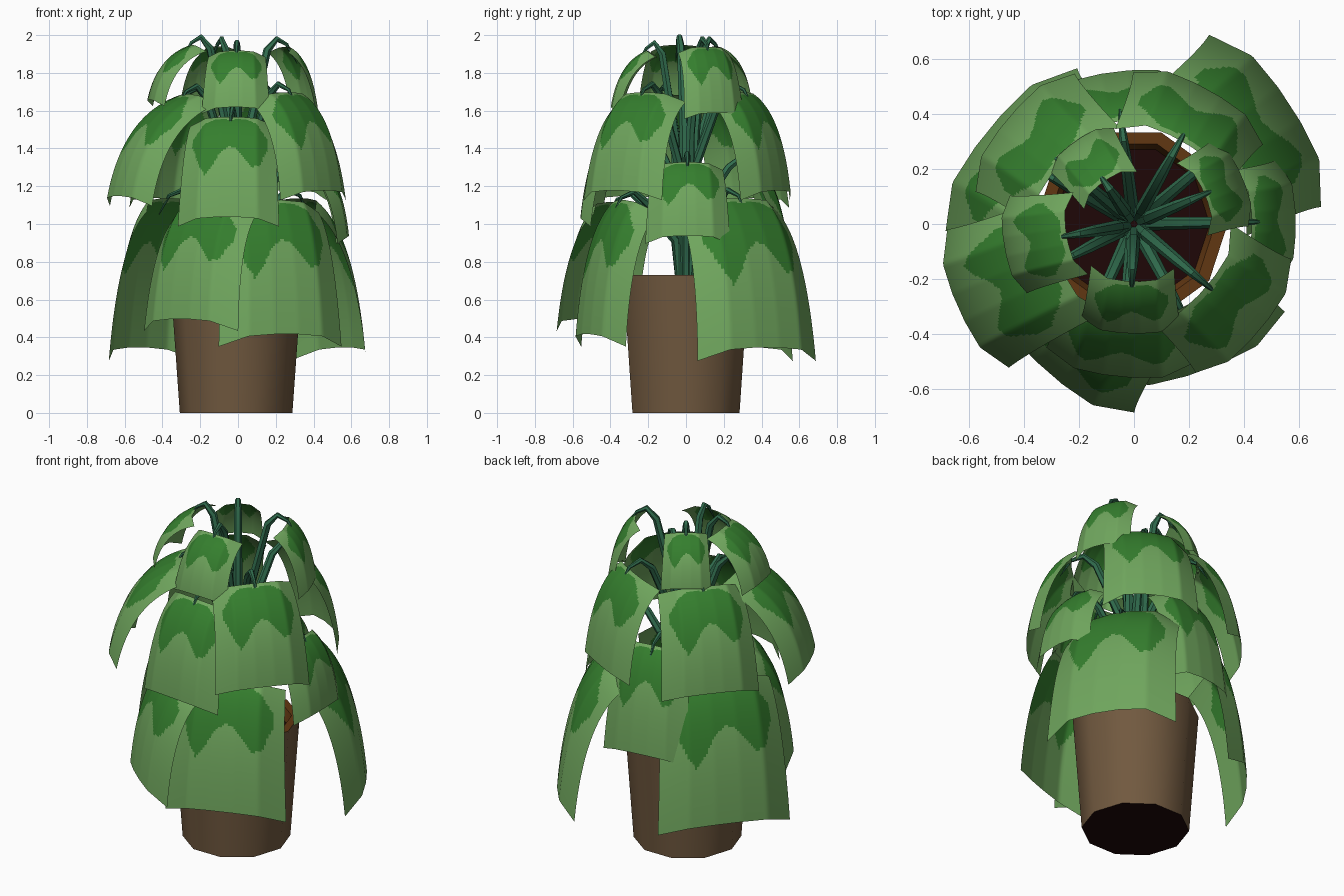
import bpy, bmesh, math
from mathutils import Vector

if "Cube" in bpy.data.objects:
    bpy.data.objects.remove(bpy.data.objects["Cube"])


def material(name, rgb):
    m = bpy.data.materials.new(name)
    m.use_nodes = True
    m.diffuse_color = (*rgb, 1)
    m.node_tree.nodes["Principled BSDF"].inputs["Base Color"].default_value = (*rgb, 1)
    return m


leaf_green = material("leaf green", (.16, .38, .11))
patch_green = material("dark patch green", (.035, .21, .027))
stem_green = material("stem green", (.03, .15, .075))
clay = material("clay brown", (.165, .10, .05))
rim_brown = material("rim brown", (.12, .038, .006))
soil_brown = material("soil brown", (.013, .002, .002))


def lerp(points, t):
    """Piecewise linear value of evenly spaced points at t in 0..1."""
    x = min(max(t, 0), 1) * (len(points) - 1)
    i = min(int(x), len(points) - 2)
    return points[i] + (points[i + 1] - points[i]) * (x - i)


def finish(bm, name, mats):
    mesh = bpy.data.meshes.new(name)
    bm.to_mesh(mesh)
    bm.free()
    for m in mats:
        mesh.materials.append(m)
    ob = bpy.data.objects.new(name, mesh)
    bpy.context.collection.objects.link(ob)
    return ob


def smooth(ob, angle):
    bpy.ops.object.select_all(action='DESELECT')
    ob.select_set(True)
    bpy.context.view_layer.objects.active = ob
    bpy.ops.object.shade_smooth_by_angle(angle=math.radians(angle))


# Pot: a lathed profile with rim, inner wall and soil disc
def make_pot():
    sides = 10
    profile = [(.298, 0), (.35, .73), (.305, .73), (.285, .67)]
    bm = bmesh.new()
    rings = []
    for r, z in profile:
        rings.append([bm.verts.new((r * math.cos(math.tau * i / sides) - .01,
                                    r * math.sin(math.tau * i / sides), z))
                      for i in range(sides)])
    for k, (a, b) in enumerate(zip(rings, rings[1:])):
        for i in range(sides):
            j = (i + 1) % sides
            face = bm.faces.new((a[i], a[j], b[j], b[i]))
            face.material_index = 1 if k else 0
    bm.faces.new(rings[0][::-1]).material_index = 2
    bm.faces.new(rings[-1]).material_index = 2
    smooth(finish(bm, "pot", [clay, rim_brown, soil_brown]), 40)


# Painted patch: an arch with a narrow tail on one side and a broad lobe on the other
PATCH_TOP = [.3, .13, .06, .05, .07, .05, .06, .13, .3]
PATCH_BOTTOM = [.38, .58, .7, .62, .5, .44, .46, .56, .63, .61, .42]


def is_patch(u, v):
    t = (u / .82 + 1) / 2
    return 0 < t < 1 and lerp(PATCH_TOP, t) < v < lerp(PATCH_BOTTOM, t)


# Leaf: a drooping sheet whose outer thirds curl back and sag
def make_leaf(name, az, shift, half, r0, z0, r1, z1):
    n = 57
    a = math.radians(az)
    radial = Vector((math.cos(a), math.sin(a), 0))
    side = Vector((-math.sin(a), math.cos(a), 0))
    bm = bmesh.new()
    grid = []
    for i in range(n + 1):
        v = i / n
        row = []
        for j in range(n + 1):
            u = 2 * j / n - 1
            bend = half * lerp([1, .2, .05, .05, .2, 1], j / n)
            r = r0 + (r1 - r0) * (1.6 * v - .6 * v * v) - .3 * bend
            p = radial * r + side * (u * half * (.84 + .16 * v) + shift)
            p.z = z0 + (z1 - z0) * (.4 * v + .6 * v * v) - .2 * bend
            row.append(bm.verts.new(p))
        grid.append(row)
    for i in range(n):
        for j in range(n):
            f = bm.faces.new((grid[i][j], grid[i + 1][j],
                              grid[i + 1][j + 1], grid[i][j + 1]))
            f.material_index = int(is_patch((2 * j + 1) / n - 1, (i + .5) / n))
    smooth(finish(bm, name + "_leaf", [leaf_green, patch_green]), 60)


# Stem: a tapered tube that rises, arches over and ends in a small hanging tip
def make_stem(name, az, r0, z0):
    a = math.radians(az)
    peak = z0 + .04
    path = [(.03, .64, .9), (.06, .1 + .7 * peak, 1), (r0 * .6, peak - .06, .85),
            (r0 * .8, peak, .65), (r0, z0 + .01, .4), (r0 + .06, z0 - .09, .05)]
    curve = bpy.data.curves.new(name + "_stem", 'CURVE')
    curve.dimensions = '3D'
    curve.bevel_depth = .025
    curve.bevel_resolution = 1
    curve.use_fill_caps = True
    spline = curve.splines.new('POLY')
    spline.points.add(len(path) - 1)
    for point, (r, z, size) in zip(spline.points, path):
        point.co = (r * math.cos(a), r * math.sin(a), z, 1)
        point.radius = size
    curve.materials.append(stem_green)
    ob = bpy.data.objects.new(name + "_stem", curve)
    bpy.context.collection.objects.link(ob)
    bpy.ops.object.select_all(action='DESELECT')
    ob.select_set(True)
    bpy.context.view_layer.objects.active = ob
    bpy.ops.object.convert(target='MESH')
    smooth(bpy.context.view_layer.objects.active, 50)


# Azimuth, sideways shift, half width, then radius and height at top and bottom
LEAVES = {
    "upper_front": (-92, 0, .18, .21, 1.92, .4, 1.62),
    "upper_right": (190, 0, .18, .25, 1.95, .48, 1.66),
    "upper_left": (23, 0, .17, .28, 1.94, .43, 1.59),
    "upper_back": (125, 0, .14, .19, 1.94, .37, 1.68),
    "middle_front": (-96, 0, .27, .35, 1.57, .56, 1.04),
    "middle_right": (204, .017, .275, .31, 1.69, .71, 1.15),
    "middle_front_left": (-40, 0, .27, .35, 1.7, .6, 1.18),
    "middle_back_left": (61, 0, .27, .35, 1.7, .56, 1.18),
    "middle_left": (1, 0, .225, .43, 1.33, .59, .94),
    "middle_back_right": (140, 0, .28, .35, 1.68, .6, 1.14),
    "lower_front_right": (-131, .12, .33, .4, 1.12, .615, .5),
    "lower_front_left": (-70, .06, .346, .39, 1.13, .59, .42),
    "lower_left": (33, .055, .373, .43, 1.14, .715, .35),
    "lower_back_right": (141, .07, .38, .42, 1.14, .63, .35),
    "lower_back": (97, 0, .26, .38, 1.32, .56, .73),
}

make_pot()
for name, (az, shift, half, r0, z0, r1, z1) in LEAVES.items():
    make_leaf(name, az, shift, half, r0, z0, r1, z1)
    make_stem(name, az + math.degrees(math.atan2(shift, r0)), r0, z0)
